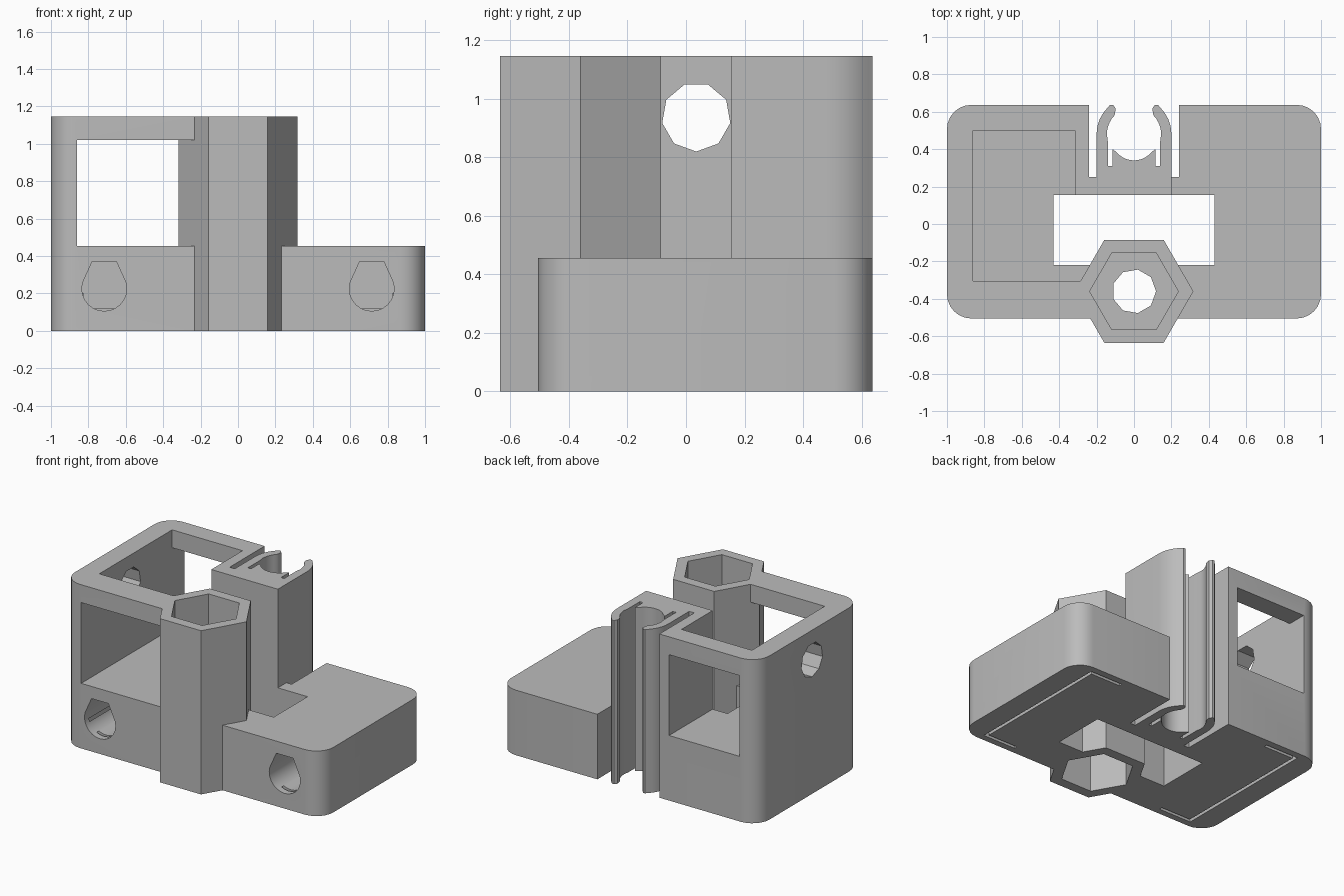
import bpy, bmesh
from math import sin, cos, radians, pi
from mathutils import Matrix

if "Cube" in bpy.data.objects:
    bpy.data.objects.remove(bpy.data.objects["Cube"])

H, BASE = 1.145, 0.455          # tower and base heights
FRONT, BACK = -0.505, 0.637
HEX_Y = -0.36

grey = bpy.data.materials.new("light_grey_plastic")
grey.use_nodes = True
grey.diffuse_color = (0.5, 0.5, 0.5, 1)
grey.node_tree.nodes["Principled BSDF"].inputs["Base Color"].default_value = (0.5, 0.5, 0.5, 1)


def prism(name, pts, lo, hi, matrix=Matrix()):
    """Extrude a closed outline from lo to hi along local z."""
    bm = bmesh.new()
    face = bm.faces.new([bm.verts.new((x, y, lo)) for x, y in pts])
    top = bmesh.ops.extrude_face_region(bm, geom=[face])["geom"]
    moved = [v for v in top if isinstance(v, bmesh.types.BMVert)]
    bmesh.ops.translate(bm, verts=moved, vec=(0, 0, hi - lo))
    bmesh.ops.transform(bm, matrix=matrix, verts=bm.verts)
    bmesh.ops.recalc_face_normals(bm, faces=bm.faces)
    mesh = bpy.data.meshes.new(name)
    bm.to_mesh(mesh)
    bm.free()
    mesh.materials.append(grey)
    ob = bpy.data.objects.new(name, mesh)
    bpy.context.collection.objects.link(ob)
    return ob


def box(x0, x1, y0, y1, z0, z1):
    return prism("block", [(x0, y0), (x1, y0), (x1, y1), (x0, y1)], z0, z1)


def arc(cx, cy, r, a0, a1, n):
    return [(cx + r * cos(radians(a0 + (a1 - a0) * i / n)),
             cy + r * sin(radians(a0 + (a1 - a0) * i / n))) for i in range(n + 1)]


def ring(cx, cy, r, n, start=0):
    return [(cx + r * cos(start + 2 * pi * i / n),
             cy + r * sin(start + 2 * pi * i / n)) for i in range(n)]


def combine(ob, tool, operation="DIFFERENCE"):
    mod = ob.modifiers.new("combine", "BOOLEAN")
    mod.operation, mod.solver, mod.object = operation, "EXACT", tool
    bpy.context.view_layer.objects.active = ob
    bpy.ops.object.modifier_apply(modifier=mod.name)
    bpy.data.objects.remove(tool)


# Full-height block with rounded vertical corners
R = 0.13
outline = []
for cx, cy, a in ((1 - R, BACK - R, 0), (R - 1, BACK - R, 90),
                  (R - 1, FRONT + R, 180), (1 - R, FRONT + R, 270)):
    outline += arc(cx, cy, R, a, a + 90, 6)
body = prism("carriage_end_body", outline, 0, H)

# Leave the tower on one side, then hollow it and open its windows
combine(body, box(-0.24, 2, 0, 2, BASE, 2))
combine(body, box(-0.15, 2, -2, 0.1, BASE, 2))
combine(body, box(-0.86, -0.315, -0.305, 0.5, BASE, 2))
combine(body, box(-0.5, -0.1, -0.305, 0.155, BASE, 2))
combine(body, box(-0.86, -0.315, 0.3, 2, BASE, 1.02))
combine(body, box(-0.86, -0.2, -2, -0.2, BASE, 1.02))

# Belt slot and the bay for the clip
combine(body, box(-0.43, 0.43, -0.22, 0.155, -1, 2))
combine(body, box(-0.24, 0.24, 0.25, 2, -1, 2))

# Hexagonal nut column
combine(body, prism("column", ring(0, HEX_Y, 0.3175, 6), 0, H), "UNION")

# Spring clip: block with a cradle and two curved arms
half = [(0.2, 0.155), (0.2, 0.48)]
half += arc(0, 0.48, 0.2, 8, 46, 5)
half += [(0.128, 0.637), (0.112, 0.637), (0.098, 0.618), (0.101, 0.595)]
half += arc(0, 0.48, 0.145, 44, 0, 5)
half += [(0.14, 0.44), (0.14, 0.31), (0.115, 0.31), (0.115, 0.4)]
half += arc(0, 0.46, 0.12, -40, -90, 5)
mirrored = [(-x, y) for x, y in half[2:-1]][::-1]
clip = half + mirrored + [(-0.2, 0.48), (-0.2, 0.25), (-0.28, 0.25), (-0.28, 0.155)]
combine(body, prism("clip", clip, 0, H), "UNION")

# Nut traps above and below a thin web, with the screw hole through it
trap = ring(0, HEX_Y, 0.237, 6)
combine(body, prism("trap", trap, 0.3, 2))
combine(body, prism("trap", trap, -1, 0.26))
combine(body, prism("screw_hole", ring(0, HEX_Y, 0.118, 9), -1, 2))

# Side hole in the tower wall
along_x = Matrix(((0, 0, 1, 0), (1, 0, 0, 0), (0, 1, 0, 0), (0, 0, 0, 1)))
combine(body, prism("side_hole", ring(0.035, 0.937, 0.118, 9, -pi / 2), -1.2, -0.7, along_x))

# Blind rod sockets with flattened teardrop tops and flexible-flap slits below
along_y = Matrix(((1, 0, 0, 0), (0, 0, 1, 0), (0, 1, 0, 0), (0, 0, 0, 1)))
for side in (-1, 1):
    socket = arc(side * 0.715, 0.226, 0.12, 165, 375, 14)
    socket += [(side * 0.715 + 0.065, 0.37), (side * 0.715 - 0.065, 0.37)]
    combine(body, prism("socket", socket, -1, 0.58, along_y))
    for x0, x1, y0, y1, top in ((0.825, 0.847, -0.46, 0.59, 0.2),
                                (0.595, 0.847, -0.46, -0.437, 0.12),
                                (0.595, 0.847, 0.567, 0.59, 0.12)):
        xs = sorted((side * x0, side * x1))
        combine(body, box(xs[0], xs[1], y0, y1, -1, top))

# Smooth the rounded corners and clip arms, keep the edges sharp
bpy.ops.object.select_all(action="DESELECT")
body.select_set(True)
bpy.context.view_layer.objects.active = body
bpy.ops.object.shade_smooth_by_angle(angle=radians(28))
